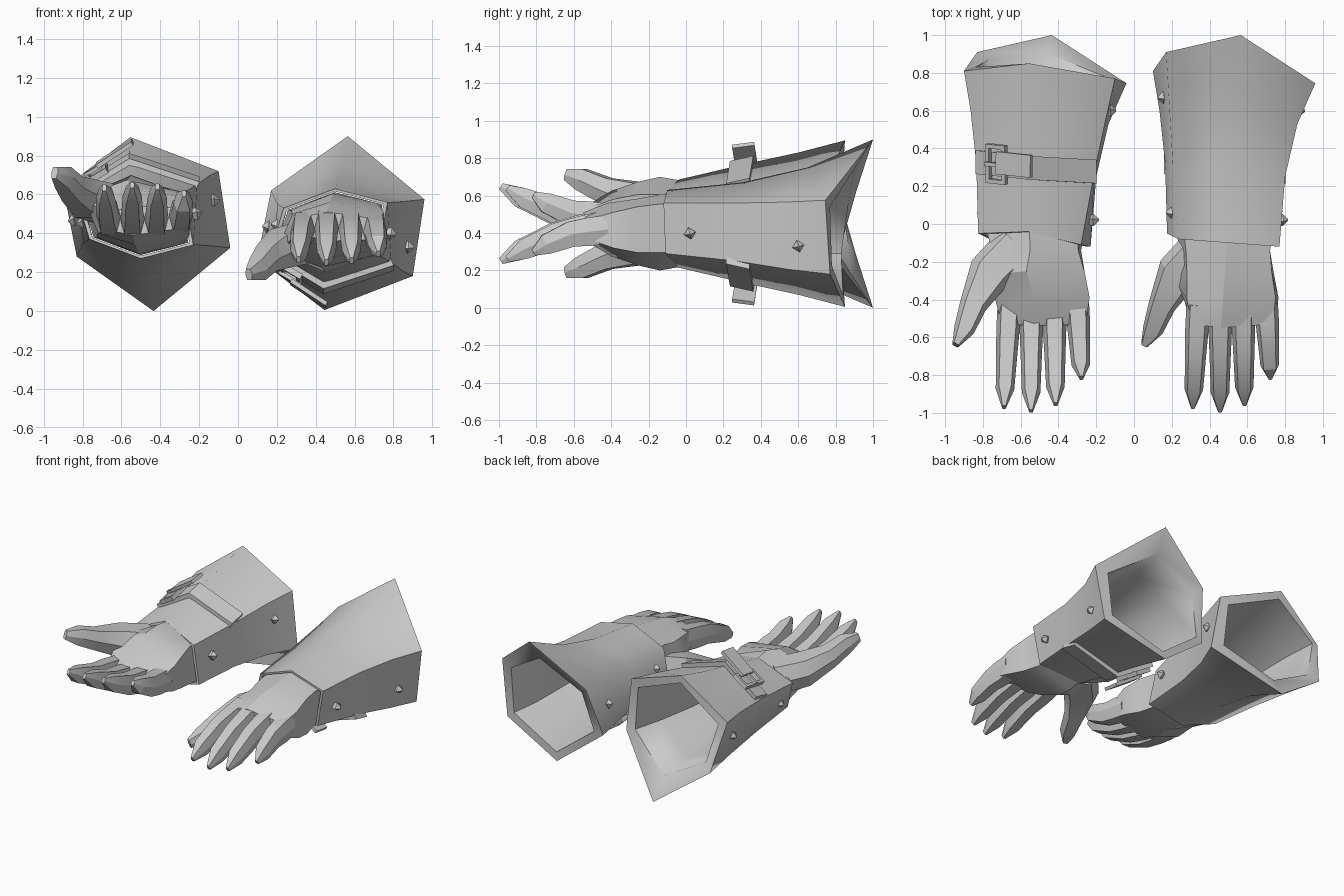
import bpy, bmesh
from math import sin, cos, pi, radians
from mathutils import Vector, Matrix

if "Cube" in bpy.data.objects:
    bpy.data.objects.remove(bpy.data.objects["Cube"])

V = Vector


def make(name, verts, faces, smooth=35):
    """One part per glove: back-up on the right, palm-up (flipped in z) on the left."""
    for side in ("right", "left"):
        bm = bmesh.new()
        vs = [bm.verts.new(v if side == "right" else (v[0] - 1, v[1], 0.9 - v[2])) for v in verts]
        for f in faces:
            bm.faces.new([vs[i] for i in f])
        bmesh.ops.recalc_face_normals(bm, faces=bm.faces)
        me = bpy.data.meshes.new(f"{side}_{name}")
        bm.to_mesh(me)
        bm.free()
        if smooth:
            me.shade_smooth()
            me.set_sharp_from_angle(angle=radians(smooth))
        ob = bpy.data.objects.new(me.name, me)
        bpy.context.collection.objects.link(ob)


def loft(name, rings, closed=False, smooth=35):
    """Skin a list of equal rings; either capped or joined end to start."""
    n, m = len(rings[0]), len(rings)
    verts = [V(p) for r in rings for p in r]
    faces = []
    for i in range(m if closed else m - 1):
        a, b = i * n, ((i + 1) % m) * n
        faces += [(a + j, a + (j + 1) % n, b + (j + 1) % n, b + j) for j in range(n)]
    if not closed:
        faces += [tuple(range(n)), tuple(range((m - 1) * n, m * n))]
    make(name, verts, faces, smooth)


HEX = [(1, 0), (.66, 1), (-.66, 1), (-1, 0), (-.66, -1), (.66, -1)]


def tube(name, path, smooth=22):
    """Tapered finger: path entries are x, y, z, half width, half height."""
    pts = [V(p[:3]) for p in path]
    rings = []
    for i, p in enumerate(path):
        t = (pts[min(i + 1, len(pts) - 1)] - pts[max(i - 1, 0)]).normalized()
        s = t.cross(V((0, 0, 1))).normalized()
        u = s.cross(t)
        rings.append([pts[i] + s * p[3] * a + u * p[4] * b for a, b in HEX])
    loft(name, rings, smooth=smooth)


def box(name, mat, center, size):
    """Box in a local frame."""
    vs = [mat @ V((center[0] + a * size[0] / 2, center[1] + b * size[1] / 2, center[2] + c * size[2] / 2))
          for c in (-1, 1) for a, b in ((-1, -1), (1, -1), (1, 1), (-1, 1))]
    make(name, vs, [(0, 1, 2, 3), (4, 5, 6, 7)] + [(i, (i + 1) % 4, (i + 1) % 4 + 4, i + 4) for i in range(4)], 0)


def frame(origin, xdir, normal):
    x = V(xdir).normalized()
    z = V(normal)
    z = (z - x * z.dot(x)).normalized()
    y = z.cross(x)
    m = Matrix((x, y, z)).transposed().to_4x4()
    m.translation = V(origin)
    return m


# flared six-sided cuff: low left, high left, top, high right, low right, bottom
wrist = [(.175, -.05, .33), (.235, -.08, .53), (.5, -.1, .63), (.77, -.12, .56), (.72, -.11, .29), (.44, -.04, .215)]
mid = [(.165, .32, .30), (.205, .32, .55), (.515, .3, .67), (.80, .25, .56), (.79, .27, .25), (.44, .3, .135)]
flare = [(.135, .6, .28), (.185, .66, .585), (.54, .65, .75), (.865, .53, .565), (.85, .55, .205), (.44, .6, .07)]
rim = [(.10, .81, .27), (.17, .91, .62), (.565, 1.0, .90), (.96, .745, .575), (.90, .77, .18), (.445, .85, .005)]
lip = [(.16, .83, .29), (.23, .87, .57), (.55, .90, .745), (.87, .77, .54), (.84, .78, .225), (.455, .84, .065)]


def shrink(ring, s, dy=0):
    c = sum((V(p) for p in ring), V()) / len(ring)
    return [c + (V(p) - c) * s + V((0, dy, 0)) for p in ring]


loft("cuff", [wrist, mid, flare, rim, lip, shrink(flare, .87), shrink(mid, .9),
              shrink(wrist, .93)], closed=True, smooth=62)

# hand body from inside the cuff to the knuckles
loft("hand", [
    shrink(wrist, .91, .1),
    [(.245, -.14, .33), (.275, -.14, .52), (.49, -.14, .605), (.72, -.14, .555), (.705, -.14, .295), (.45, -.14, .20)],
    [(.20, -.27, .31), (.28, -.26, .49), (.48, -.28, .58), (.73, -.26, .54), (.74, -.26, .295), (.43, -.25, .225)],
    [(.265, -.40, .36), (.28, -.40, .50), (.47, -.42, .56), (.75, -.39, .51), (.765, -.39, .32), (.47, -.40, .275)],
    [(.30, -.53, .40), (.31, -.53, .48), (.46, -.55, .51), (.735, -.53, .47), (.745, -.53, .37), (.47, -.54, .36)],
], smooth=25)

# four fingers: base x, tip x, tip y, knuckle height, tip height
fingers = {"index": (.34, .312, -.97, .435, .265), "middle": (.457, .455, -.99, .455, .25),
           "ring": (.578, .585, -.955, .445, .26), "little": (.70, .722, -.815, .42, .295)}
for nm, (xa, xb, yt, za, zb) in fingers.items():
    path = []
    for t, sag, w, h in ((0, 0, .062, .076), (.25, .018, .062, .076), (.5, .035, .056, .068),
                         (.83, .022, .049, .054), (1, 0, .012, .018)):
        path.append((xa + (xb - xa) * t, -.42 + (yt + .42) * t, za + (zb - za) * t + sag, w, h))
    tube(nm + "_finger", path)

# thumb with its fleshy base
tube("thumb", [(.37, -.12, .36, .12, .10), (.235, -.26, .325, .115, .095), (.148, -.43, .272, .072, .068),
               (.10, -.56, .213, .055, .058), (.056, -.64, .188, .02, .03)])

# strap across the palm side of the cuff
path = [(.172, .33, .295), (.44, .30, .132), (.79, .28, .248)]
outs = [V((-.012, 0, -.022)), V((0, 0, -.03)), V((.012, 0, -.026))]
rings = []
for p, o in zip(path, outs):
    p = V(p)
    a, b = V((0, .06, -.015)), V((0, -.065, .013))
    rings.append([p + a - o * .6, p + a + o, p + b + o, p + b - o * .6])
loft("strap", rings, smooth=0)

# buckle frame, prong and loose strap end, lying on the sloping palm panel
m = frame((.28, .32, .20), (.285, -.03, -.17), (-.5, -.17, -.83))
for s in (-1, 1):
    box("buckle_bar", m, (s * .05, 0, .015), (.022, .21, .03))
    box("buckle_end", m, (0, s * .094, .015), (.10, .022, .03))
box("buckle_prong", m, (.005, 0, .035), (.13, .022, .02))
tail = frame((.365, .315, .09), (.19, -.02, -.125), (-.5, -.1, -.83))
box("strap_tail", tail, (0, 0, 0), (.22, .12, .022))

# pyramid studs on the side panels
for pos, nrm in (((.775, .02, .40), (1, -.03, -.2)), ((.865, .60, .33), (1, -.3, -.15)),
                 ((.165, .67, .43), (-1, -.1, .2)), ((.21, .06, .44), (-1, 0, .25))):
    f = frame(pos, (0, 1, .25), nrm)
    ring = [[f @ V((r * cos(k * pi / 2), r * sin(k * pi / 2), z)) for k in range(4)]
            for r, z in ((.024, -.02), (.033, .012), (.006, .04))]
    loft("stud", ring, smooth=0)
